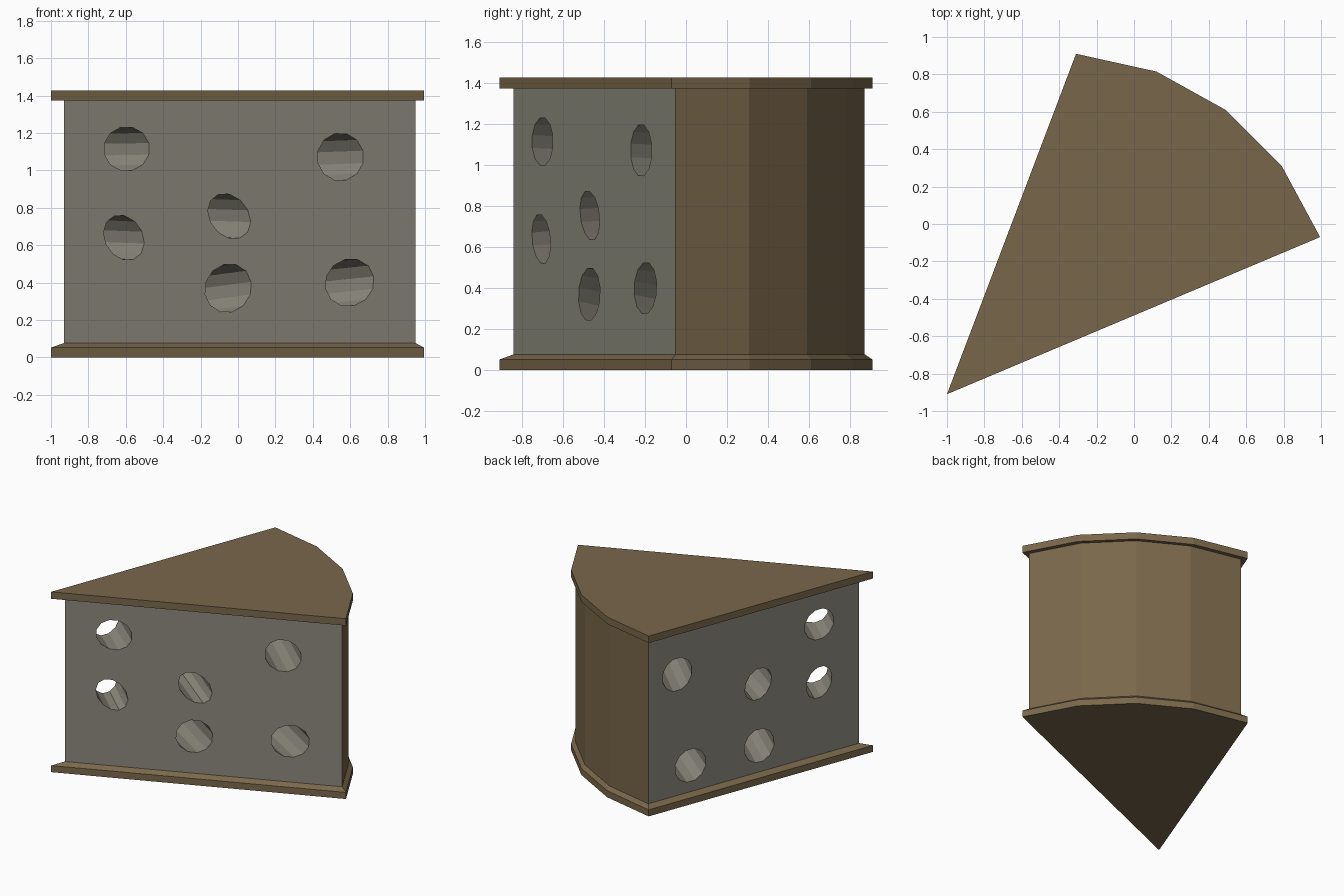
import bpy, bmesh, math
from mathutils import Vector

if "Cube" in bpy.data.objects:
    bpy.data.objects.remove(bpy.data.objects["Cube"])

def material(name, col):
    m = bpy.data.materials.new(name)
    m.diffuse_color = (*col, 1)
    m.use_nodes = True
    m.node_tree.nodes["Principled BSDF"].inputs["Base Color"].default_value = m.diffuse_color
    return m

BROWN = material("rind brown", (0.19, 0.135, 0.068))
GREY = material("cut grey", (0.25, 0.24, 0.195))

# Wedge outline: tip first, then the faceted arc
OUTER = [Vector(p) for p in ((-1, -.91), (.995, -.07), (.79, .31), (.49, .61), (.12, .815), (-.31, .91))]
CENTRE = Vector((.2, .26))
INNER = [CENTRE + (p - CENTRE) * .941 for p in OUTER]

def loft(name, rings):
    """Closed solid through a stack of equal-length rings of 3D points."""
    bm = bmesh.new()
    vs = [[bm.verts.new(p) for p in r] for r in rings]
    n = len(vs[0])
    for a, b in zip(vs, vs[1:]):
        for i in range(n):
            j = (i + 1) % n
            bm.faces.new((a[i], a[j], b[j], b[i]))
    bm.faces.new(vs[0][::-1])
    bm.faces.new(vs[-1])
    bmesh.ops.recalc_face_normals(bm, faces=bm.faces)
    me = bpy.data.meshes.new(name)
    bm.to_mesh(me)
    bm.free()
    ob = bpy.data.objects.new(name, me)
    bpy.context.collection.objects.link(ob)
    me.materials.append(BROWN)
    me.materials.append(GREY)
    return ob

def level(pts, z):
    return [p.to_3d() + Vector((0, 0, z)) for p in pts]

# Slabs: chamfered base and plain lid
loft("base_slab", [level(OUTER, 0), level(OUTER, .052), level(INNER, .077)])
loft("top_slab", [level(OUTER, 1.373), level(OUTER, 1.428)])

# Body: the two straight cut walls are grey, the arc is brown
body = loft("wedge_body", [level(INNER, .077), level(INNER, 1.373)])
for f in body.data.polygons:
    n = f.normal
    if abs(n.z) < .5 and (n.y < -.5 or n.x < -.5):
        f.material_index = 1

# Holes: front fraction, front z, back fraction, back z, half width, half height, skew
HOLES = [(.178, 1.115, .190, 1.11, .133, .119, 0),
         (.170, .64, .190, .65, .115, .121, .025),
         (.470, .755, .479, .775, .120, .121, .03),
         (.467, .37, .474, .285, .136, .131, -.01),
         (.787, 1.072, .863, 1.035, .135, .128, 0),
         (.813, .40, .800, .285, .142, .128, -.01)]
TIP, UP = INNER[0].to_3d(), Vector((0, 0, 1))
FRONT, BACK = INNER[1].to_3d() - TIP, INNER[5].to_3d() - TIP

def ring(wall, frac, z, a, b, skew, n=12):
    c, u = TIP + wall * frac + UP * z, wall.normalized()
    out = []
    for i in range(n):
        t = math.tau * (i + .5) / n
        out.append(c + u * (a * math.cos(t) - skew * math.sin(t)) + UP * b * math.sin(t))
    return out

for k, (f0, z0, f1, z1, a, b, s) in enumerate(HOLES):
    r0 = ring(FRONT, f0, z0, a, b, s)
    r1 = ring(BACK, f1, z1, a * .96, b * 1.02, s * .5)
    # extend past both walls so the tunnel goes right through
    cutter = loft("hole_cutter", [[p.lerp(q, t) for p, q in zip(r0, r1)] for t in (-.2, 1.2)])
    for f in cutter.data.polygons:
        f.material_index = 1
    mod = body.modifiers.new("hole", 'BOOLEAN')
    mod.operation, mod.solver, mod.object = 'DIFFERENCE', 'EXACT', cutter
    bpy.context.view_layer.objects.active = body
    bpy.ops.object.modifier_apply(modifier=mod.name)
    bpy.data.objects.remove(cutter)
